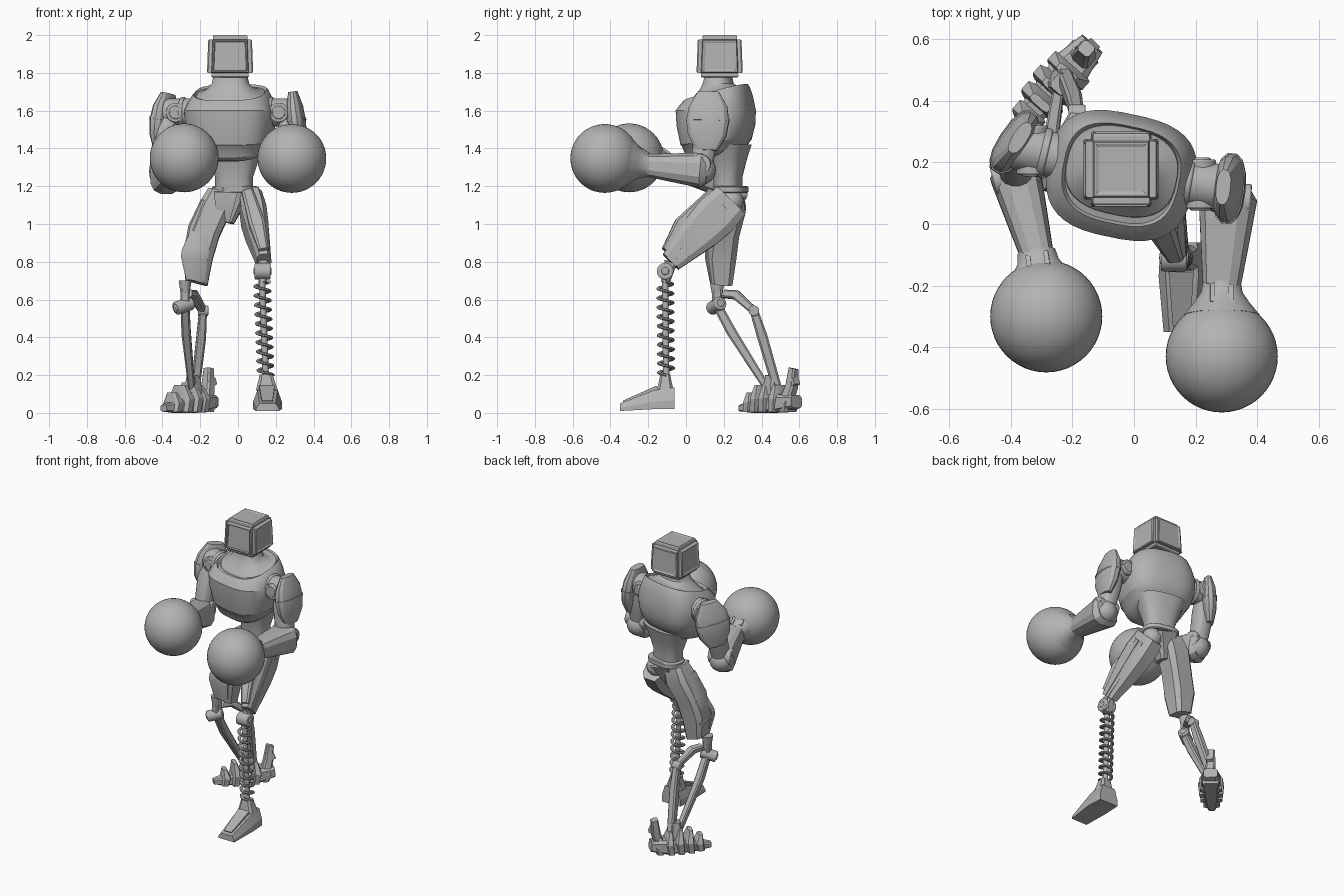
import bpy, bmesh, math
from mathutils import Vector, Matrix

cube = bpy.data.objects.get("Cube")
if cube:
    bpy.data.objects.remove(cube)

tone = (.45, .45, .45, 1)
grey = bpy.data.materials.new("plain grey")
grey.use_nodes = True
grey.diffuse_color = tone
grey.node_tree.nodes["Principled BSDF"].inputs["Base Color"].default_value = tone

right_axis, back_axis, up_axis = Matrix.Identity(3)
# Lengthwise scale profiles shared by many parts
even, swell, tapered = (1, 1), (.7, 1, .6), (1, .7)
thigh_profile, pad_profile = (.9, 1, .9, .7, .5), (.5, .9, 1, .9, .5)


def finish(name, bm, smooth, bevel=0):
    bmesh.ops.recalc_face_normals(bm, faces=bm.faces)
    mesh = bpy.data.meshes.new(name)
    bm.to_mesh(mesh)
    bm.free()
    part = bpy.data.objects.new(name, mesh)
    bpy.context.collection.objects.link(part)
    mesh.materials.append(grey)
    if bevel:
        edge = part.modifiers.new("edge", 'BEVEL')
        edge.width, edge.segments, edge.limit_method = bevel, 2, 'ANGLE'
    bpy.ops.object.select_all(action='DESELECT')
    part.select_set(True)
    bpy.context.view_layer.objects.active = part
    bpy.ops.object.shade_smooth_by_angle(angle=math.radians(smooth))


def ring(centre, across, along, width, front, back, sides, power):
    # Superellipse with separate depths for its two halves
    points = []
    for k in range(sides):
        turn = (k + .5) * math.tau / sides
        x, y = [math.copysign(abs(q) ** (2 / power), q) for q in (math.cos(turn), math.sin(turn))]
        points.append(centre + across * width * x + along * (back if y > 0 else front) * y)
    return points


def loft(name, rings, smooth=30, bevel=0):
    bm = bmesh.new()
    rows = [[bm.verts.new(point) for point in points] for points in rings]
    count = len(rows[0])
    for low, high in zip(rows, rows[1:]):
        for i in range(count):
            j = (i + 1) % count
            bm.faces.new((low[i], low[j], high[j], high[i]))
    bm.faces.new(rows[0])
    bm.faces.new(rows[-1])
    finish(name, bm, smooth, bevel)


def limb(name, points, width, depth, profile=even, side=right_axis, sides=8, power=4, bevel=0):
    # Loft along a path; width runs along 'side', depth across it
    points = [Vector(point) for point in points]
    if len(points) < len(profile):
        start, end = points
        points = [start.lerp(end, i / (len(profile) - 1)) for i in range(len(profile))]
    direction = (points[-1] - points[0]).normalized()
    along = direction.cross(side).normalized()
    across = along.cross(direction)
    loft(name, [ring(point, across, along, width * s, depth * s, depth * s, sides, power)
                for point, s in zip(points, profile)], 25, bevel)


def strip(name, points, width, depth, profile=even, side=right_axis):
    limb(name, points, width, depth, profile, side, sides=4, power=20)


def rod(name, middle, half, radius, sides=24, bevel=.006):
    middle = Vector(middle)
    side = right_axis if abs(half.normalized().z) > .8 else up_axis
    limb(name, (middle - half, middle + half), radius, radius, even, side, sides, 2, bevel)


def ball(name, centre, radius, sides=24):
    bm = bmesh.new()
    bmesh.ops.create_uvsphere(bm, u_segments=sides, v_segments=sides // 2, radius=radius,
                              matrix=Matrix.Translation(centre))
    finish(name, bm, 60)


# Head: tapered box with a sunken screen and framed side panels
bm = bmesh.new()
bmesh.ops.create_cube(bm, size=1)
for vert in bm.verts:
    span = .226 - .016 * vert.co.z
    vert.co = Vector((-.042, .178, 1.888)) + Vector((vert.co.x * span, vert.co.y * span, vert.co.z * .212))
bmesh.ops.bevel(bm, geom=bm.edges[:], offset=.018, segments=2, affect='EDGES')
for face in [face for face in bm.faces if face.calc_area() > .01]:
    is_screen = face.normal.y < -.8
    bmesh.ops.inset_individual(bm, faces=[face], thickness=.006, depth=.006)
    bmesh.ops.inset_individual(bm, faces=[face], thickness=.008, depth=0)
    bmesh.ops.inset_individual(bm, faces=[face], thickness=.004 if is_screen else .012,
                               depth=-.012 if is_screen else -.004)
finish("head", bm, 20)

# Torso, turned a little about the vertical
yaw = Matrix.Rotation(math.radians(-12), 3, 'Z')
torso_across, torso_back = yaw @ right_axis, yaw @ back_axis


def body(name, x, y, front, back, rows, power=2.6):
    # Rows hold height, half width and backward rise; depths follow the width
    rings = []
    for z, width, tilt in rows:
        centre = Vector((x, y, z))
        points = ring(centre, torso_across, torso_back, width, width * front, width * back, 40, power)
        for point in points:
            point.z += tilt * (point - centre).dot(torso_back)
        rings.append(points)
    loft(name, rings)


body("chest", -.04, .17, .9, .79, [
    (1.35, .11, .2), (1.36, .15, .2), (1.385, .18, .2), (1.43, .205, .1), (1.437, .213, .1), (1.52, .235, 0),
    (1.6, .24, 0), (1.655, .22, .15), (1.69, .2, .25), (1.7, .19, .27), (1.68, .18, .27)], 2.8)
body("collar_inset", -.04, .17, .78, .8, [
    (1.64, .19, .27), (1.69, .18, .27), (1.7, .155, .2), (1.72, .12, .1), (1.745, .098, 0), (1.79, .087, 0)])
body("waist", -.02, .225, .75, .7, [(1.17, .1, 0), (1.25, .1, 0), (1.34, .13, 0), (1.42, .165, 0)])
body("belt", -.015, .235, .7, .74, [(1.165, .115, 0), (1.17, .122, 0), (1.195, .122, 0), (1.2, .113, 0)])
limb("pelvis", [(-.02, .24, 1.17), (-.04, .23, 1.1), (-.06, .22, 1.01)], .1, .09, (1, .7, .4))
strip("pelvis_front_plate", [(-.065, .165, 1.17), (-.07, .16, 1.1), (-.07, .175, 1.01)], .065, .02, (1, .8, .4))


# Arms: shoulder joint, upper arm, shell pad, elbow, forearm, round glove
def arm(label, shoulder, outward, elbow, wrist, glove, pad_top, pad_base, pad_side, forearm_width):
    shoulder, outward, elbow, wrist, glove = map(Vector, (shoulder, outward, elbow, wrist, glove))
    rod(label + "_shoulder_joint", shoulder - outward * .02, outward * .08, .075, bevel=.012)
    rod(label + "_shoulder_band", shoulder - outward * .04, outward * .012, .082)
    rod(label + "_shoulder_hub", shoulder, back_axis * .08, .052)
    rod(label + "_shoulder_cap", shoulder, back_axis * .086, .035)
    limb(label + "_upper_arm", (shoulder + outward * .05, elbow), .065, .07, (.8, 1, .9, .8), sides=16, power=2.3)
    reach, push = (wrist - elbow).normalized(), (glove - wrist).normalized()
    across = reach.cross(up_axis).normalized()
    rod(label + "_elbow_axle", elbow + up_axis * .03, across * .075, .055)
    ball(label + "_elbow", elbow, .078)
    limb(label + "_forearm", (elbow - reach * .035, elbow, elbow.lerp(wrist, .5), wrist),
         forearm_width, .095, (.75, 1, .83, .65), across, 12, 2.8)
    # Glove with a flared cuff
    limb(label + "_glove_cuff", [wrist + push * step for step in (-.01, .025, .06, .1)],
         .125, .125, (.5, .55, .74, 1), across, 16, 2.2)
    for sign in (-1, 1):
        strap = wrist + across * .03 * sign + up_axis * .055
        strip(label + "_cuff_strap", (strap, strap + push * .06 + up_axis * .03), .008, .012, even, across)
    ball(label + "_glove", glove, .182, 48)
    # Shell pad with a raised seam
    pad_top, pad_base, pad_side = map(Vector, (pad_top, pad_base, pad_side))
    limb(label + "_shoulder_pad", (pad_top, pad_base), .115, .048, pad_profile, pad_side, 14, 2.4)
    limb(label + "_pad_seam", (pad_top.lerp(pad_base, .45), pad_top.lerp(pad_base, .5)),
         .117, .051, even, pad_side, 14, 2.4)


arm("right", shoulder=(-.33, .24, 1.59), outward=(-.97, .23, 0), elbow=(-.385, .16, 1.25),
    wrist=(-.315, -.1, 1.315), glove=(-.285, -.3, 1.35),
    pad_top=(-.37, .28, 1.69), pad_base=(-.41, .25, 1.39), pad_side=(.55, .83, 0), forearm_width=.085)
arm("left", shoulder=(.215, .13, 1.59), outward=(.98, -.17, 0), elbow=(.305, .08, 1.285),
    wrist=(.285, -.2, 1.31), glove=(.285, -.43, 1.347),
    pad_top=(.29, .12, 1.7), pad_base=(.33, .11, 1.39), pad_side=(.1, 1, 0), forearm_width=.097)

# Left leg: swung forward thigh with a long side panel
hip, knee, joint = Vector((.067, .235, 1.12)), Vector((.135, -.08, .8)), Vector((.13, -.11, .75))
limb("left_thigh", (hip, knee), .07, .12, thigh_profile)
panel_top, panel_base = hip + Vector((.06, -.03, -.03)), knee + right_axis * .03
strip("left_thigh_panel", (panel_top, panel_base), .016, .07, thigh_profile)
strip("left_thigh_rail", (panel_top + right_axis * .006, panel_base + right_axis * .004), .016, .02, thigh_profile)
limb("left_thigh_front", [(.05, .14, 1.17), (.1, -.03, 1), (.135, -.11, .86)], .045, .035, swell)
ball("left_hip", (.055, .24, 1.12), .065)
ball("left_knee", joint, .042)
rod("left_knee_hub", joint, right_axis * .042, .044)
rod("left_knee_cap", joint, right_axis * .047, .02)
limb("left_knee_fork", (knee, joint - up_axis * .06), .03, .035, tapered)

# Spring shin
top, base = Vector((.127, -.11, .71)), Vector((.147, -.105, .19))
rod("spring_core", (top + base) / 2, (top - base) / 2, .017, bevel=0)
turns, steps = 10, 20
coil = []
for i in range(turns * steps + 1):
    turn = math.tau * i / steps
    out = Vector((math.cos(turn), math.sin(turn), 0))
    centre = top.lerp(base, .03 + .95 * i / (turns * steps)) + out * .037
    coil.append(ring(centre, out, up_axis, .011, .008, .008, 8, 2))
loft("spring_coil", coil)

# Left foot: wedge boot, wider at the sole, with a narrow ankle collar
boot = []
for y, low, high, width in ((-.35, .01, .05, .06), (-.17, .02, .12, .076), (-.06, .02, .135, .07)):
    waist = low + (high - low) * .4
    boot.append([Vector((.156 + across * width, y, z)) for across, z in (
        (-1, low), (1, low), (1, waist), (.7, high), (-.7, high), (-1, waist))])
loft("left_foot", boot, 15)
limb("left_ankle", [(.152, -.11, .12), (.15, -.11, .18), (.148, -.11, .205)], .06, .045, (1, .7, .6))
strip("left_toe_plate", [(.153, -.15, .13), (.155, -.33, .055)], .042, .016, tapered)

# Right leg: faceted thigh with a knee guard
limb("right_thigh", [(-.09, .24, 1.17), (-.125, .235, 1.08), (-.18, .205, .95), (-.215, .19, .83), (-.22, .19, .69)],
     .09, .085, (.8, 1, .95, .95, .7))
limb("right_thigh_panel", [(-.175, .22, 1.12), (-.235, .2, .98), (-.27, .19, .8)], .03, .065, (.8, 1, .9))
limb("right_knee_guard", [(-.2, .15, .96), (-.225, .13, .86), (-.23, .13, .82), (-.225, .145, .7)],
     .075, .03, (.7, 1, 1, .7))
ball("right_hip", (-.08, .24, 1.12), .065)

# Right shin: hinge, cross link and two struts
hinge, pin = Vector((-.28, .165, .57)), Vector((-.185, .36, .54))
hinge_axis = Vector((-.85, -.5, -.3)).normalized()
limb("right_knee_socket", (hinge + up_axis * .13, hinge + up_axis * .06), .035, .04, tapered, sides=14, power=2)
rod("right_hinge", hinge + hinge_axis * .01, hinge_axis * .05, .036)
rod("right_hinge_cap", hinge + hinge_axis * .012, hinge_axis * .055, .022)
limb("right_link", (hinge + up_axis * .09, hinge), .025, .028)
limb("right_cross_link", [hinge + Vector((.015, .035, .06)), (-.235, .265, .625), pin], .026, .026, (.9, 1, .8))
rod("right_link_pin", pin, right_axis * .028, .028)
limb("right_front_strut", [hinge, (-.275, .24, .43), (-.245, .43, .13)], .026, .028, (.9, 1, .7))
limb("right_rear_strut", [pin, (-.195, .405, .4), (-.225, .48, .14)], .027, .029, (.8, 1, .9))

# Right foot: ribbed wedge turned outward, with a heel spike
forward, across, middle = Vector((-.66, -.75, 0)), Vector((.75, -.66, 0)), Vector((-.255, .45, 0))
limb("right_foot", (middle - forward * .18 + up_axis * .06, middle + forward * .21 + up_axis * .025),
     .065, .05, (.7, 1, .9, .7, .35), across)
for i in range(-2, 3):
    size = 1 - .08 * i * i
    base, lean, rise = middle + forward * .065 * i, forward * .01, up_axis * .16 * size
    limb("right_foot_rib", (base + lean + up_axis * .004, base + rise / 2, base + lean + rise),
         .085 * size, .029, (.9, 1, .5), across)
limb("right_ankle", [(-.24, .455, .1), (-.235, .455, .2)], .045, .045, tapered, across)
limb("right_heel_spike", [(-.165, .535, .07), (-.16, .56, .14), (-.155, .57, .235)], .035, .033, (1, .9, .7), across)
strip("right_heel_barb", [(-.165, .55, .15), (-.13, .585, .17)], .02, .022, even, up_axis)
